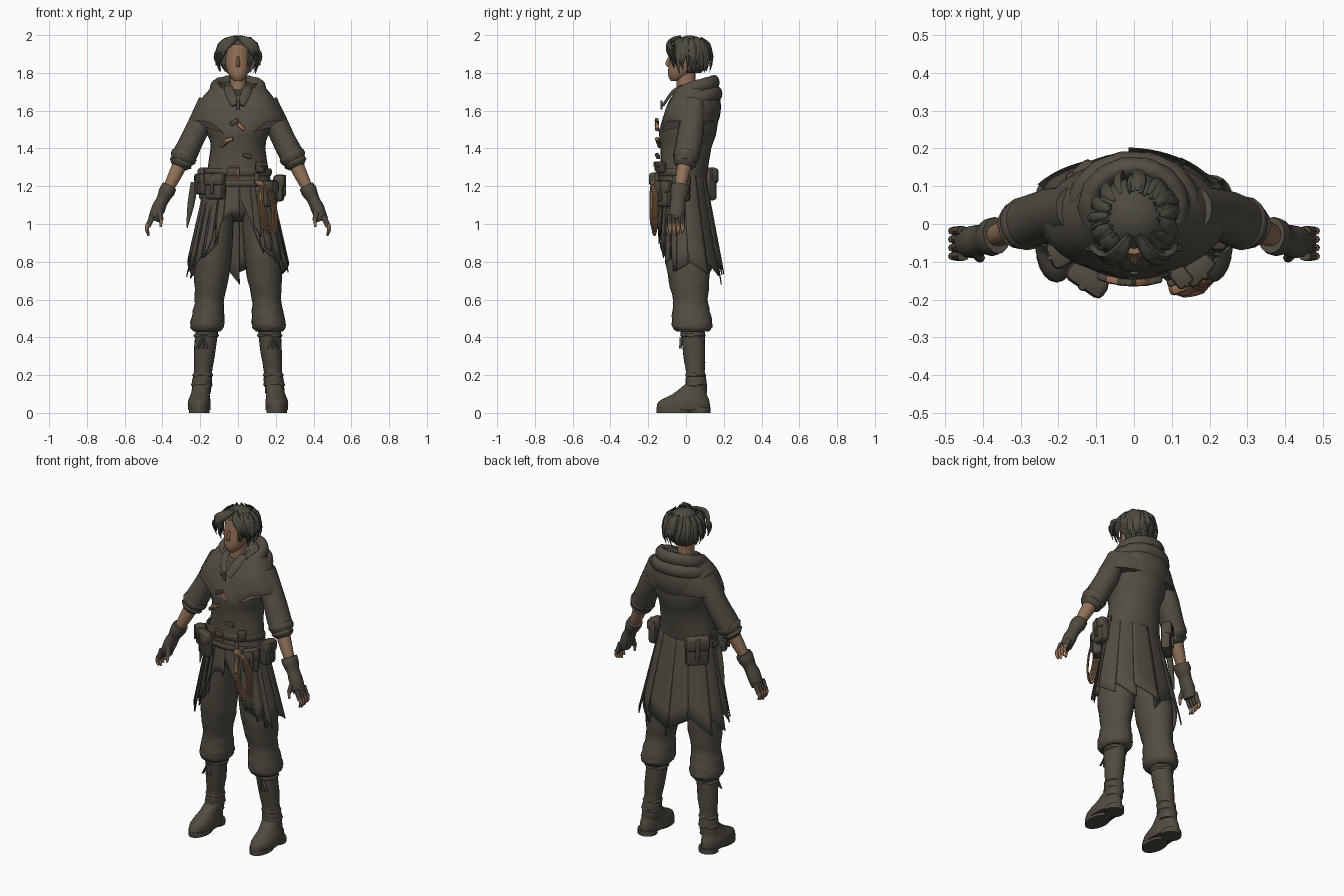
import bpy, bmesh, random
from math import sin, cos, pi, radians, sqrt
from mathutils import Vector, Euler

random.seed(4)
if "Cube" in bpy.data.objects:
    bpy.data.objects.remove(bpy.data.objects["Cube"])

ACROSS, DEPTH, UP = Vector((1, 0, 0)), Vector((0, 1, 0)), Vector((0, 0, 1))
SIDES = {"left": 1, "right": -1}


def material(name, red, green, blue):
    mat = bpy.data.materials.new(name)
    mat.use_nodes = True
    mat.diffuse_color = (red, green, blue, 1)
    bsdf = mat.node_tree.nodes["Principled BSDF"]
    bsdf.inputs["Base Color"].default_value = mat.diffuse_color
    bsdf.inputs["Roughness"].default_value = .9
    return mat


cloth = material("dark olive cloth", .085, .075, .055)
leather = material("dark leather", .08, .07, .05)
hair_dark = material("dark hair", .075, .07, .05)
skin = material("brown skin", .29, .165, .1)
tan = material("tan rope", .3, .16, .085)


def finish(name, bm, mat):
    bmesh.ops.recalc_face_normals(bm, faces=bm.faces)
    mesh = bpy.data.meshes.new(name)
    bm.to_mesh(mesh)
    bm.free()
    obj = bpy.data.objects.new(name, mesh)
    bpy.context.scene.collection.objects.link(obj)
    mesh.materials.append(mat)
    bpy.ops.object.select_all(action='DESELECT')
    obj.select_set(True)
    bpy.context.view_layer.objects.active = obj
    bpy.ops.object.shade_smooth_by_angle(angle=radians(45))
    return obj


def spline(rows, steps, closed):
    """Smooth in-between sections through the given ones."""
    last = len(rows) - 1

    def at(index):
        return rows[index % len(rows)] if closed else rows[min(max(index, 0), last)]

    result = []
    for index in range(last + closed):
        for step in range(steps):
            t = step / steps
            near = [at(index + offset) for offset in (-1, 0, 1, 2)]
            result.append([b + t / 2 * (c - a + t * (2*a - 5*b + 4*c - d + t * (3 * (b - c) + d - a)))
                           for a, b, c, d in zip(*near)])
    return result if closed else result + [rows[last]]


def loft(name, rows, mat, ref=None, sides=16, steps=3, closed=False, wobble=0):
    """Skin of oval sections (x, y, z, rx, ry), level unless a reference axis is given."""
    rows = spline(rows, steps, closed)
    bm, rings, count = bmesh.new(), [], len(rows)
    for i, (x, y, z, rx, ry) in enumerate(rows):
        u, v = ACROSS, DEPTH
        if ref:
            ahead = rows[(i + 1) % count if closed else min(i + 1, count - 1)]
            behind = rows[i - 1 if closed or i else 0]
            tangent = (Vector(ahead[:3]) - Vector(behind[:3])).normalized()
            u = ref.cross(tangent).normalized()
            v = tangent.cross(u)
        ring = []
        for j in range(sides):
            a = 2 * pi * j / sides
            fold = 1 + wobble * (sin(3 * a + 2 * i) + sin(2 * a - 2 * i))
            ring.append(bm.verts.new(Vector((x, y, z)) + fold * (u * cos(a) * rx + v * sin(a) * ry)))
        rings.append(ring)
    for lower, upper in zip(rings, rings[1:] + rings[:1] if closed else rings[1:]):
        for j in range(sides):
            bm.faces.new((lower[j - 1], lower[j], upper[j], upper[j - 1]))
    if not closed:
        bm.faces.new(rings[0])
        bm.faces.new(rings[-1])
    return finish(name, bm, mat)


def loop_path(section, count=14):
    return [section(2 * pi * j / count) for j in range(count)]


def box(name, loc, size, mat, rot=(0, 0, 0), bevel=.01):
    bm = bmesh.new()
    bmesh.ops.create_cube(bm, size=1)
    bmesh.ops.scale(bm, vec=size, verts=bm.verts)
    bmesh.ops.bevel(bm, geom=bm.edges[:], offset=min(bevel, min(size) / 3), segments=2,
                    affect='EDGES', profile=.5)
    obj = finish(name, bm, mat)
    obj.location = loc
    obj.rotation_euler = [radians(angle) for angle in rot]


def ball(name, loc, radii, mat, keep=lambda co: True):
    bm = bmesh.new()
    bmesh.ops.create_uvsphere(bm, u_segments=24, v_segments=16, radius=1)
    bmesh.ops.scale(bm, vec=radii, verts=bm.verts)
    bmesh.ops.translate(bm, vec=loc, verts=bm.verts)
    bmesh.ops.delete(bm, geom=[vert for vert in bm.verts if not keep(vert.co)], context='VERTS')
    finish(name, bm, mat)


# Torso and mantle follow a slightly leaning spine; both dip to a V at the throat
def torso(name, sections, dip):
    obj = loft(name, [(0, (z - 1.4) / 10, z, rx, ry) for z, rx, ry in sections], cloth, sides=28, wobble=.007)
    for vert in obj.data.vertices:
        x, y, z = vert.co
        if z > 1.5:
            vert.co.z -= dip * max(0, -y / .12) * max(0, 1 - abs(x) / .16)


torso("tunic", [(1.2, .18, .12), (1.4, .145, .135), (1.5, .17, .155), (1.6, .18, .14), (1.69, .11, .085)], .03)
torso("mantle", [(1.545, .25, .15), (1.6, .23, .155), (1.68, .18, .14), (1.74, .13, .1)], .11)
for name, grow in (("hood_rim", 0), ("hood_fold", .03)):
    loft(name, loop_path(lambda a: (cos(a) * (.12 + grow), .045 + sin(a) * (.105 + grow / 2),
                                    1.72 - 2 * grow + sin(a) * .03 - .07 * max(0, -sin(a)) ** 3,
                                    .028, .038)),
         cloth, ref=UP, closed=True, wobble=.03)
ball("hood_bag", (0, .1, 1.62), (.15, .085, .14), cloth)

# Neck, head and face
loft("neck", [(0, y, z, .045, .05) for y, z in ((-.005, 1.6), (0, 1.7), (0, 1.83))], skin)
loft("head", [(0, -.06, 1.757, .02, .02), (0, -.035, 1.79, .05, .06), (0, 0, 1.86, .07, .09),
              (0, 0, 1.95, .06, .08)], skin, sides=24)
loft("nose", [(0, -.08, 1.89, .007, .01), (0, -.095, 1.85, .01, .015), (0, -.085, 1.83, .01, .01)], skin, sides=8)
for side, s in SIDES.items():
    loft(side + "_collar", [(s * .055, -.02, 1.73, .02, .006), (s * .045, -.07, 1.7, .025, .006),
                            (s * .015, -.12, 1.63, .02, .006)], cloth, ref=-DEPTH, sides=8)
box("collar_tie", (0, -.13, 1.63), (.02, .01, .05), leather)

# Hair cap, loose locks and fringe
ball("hair_cap", (0, .02, 1.89), (.103, .102, .109), hair_dark,
     lambda co: co.y > 0 and co.z > 1.79 or co.z > 1.925 - co.y / 5)
for _ in range(50):
    heading = radians(random.uniform(-55, 235))
    drop, reach = random.uniform(.05, .11), random.uniform(.1, .118)
    width, curl = random.uniform(.008, .018), random.uniform(-.1, .1)
    rows = []
    for j, (out, down, taper) in enumerate([(.6, -.085, .3), (.88, -.05, 1), (1, 0, 1), (1.03, drop / 2, .7), (.9, drop, .1)]):
        turn = heading + j * curl
        rows.append((cos(turn) * out * reach, .02 + sin(turn) * out * reach,
                     1.9 - down + random.uniform(-.005, .005), width * taper, .006 * taper))
    loft("hair_lock", rows, hair_dark, ref=Vector((cos(heading), sin(heading), 0)), sides=6, steps=2)
for side, s in SIDES.items():
    for i in range(4):
        shift = i / 100
        loft(side + "_fringe_lock", [(s * .01, -.03, 1.985, .015, .01), (s * (.035 + shift), -.085, 1.965, .018, .01),
                                     (s * (.07 + shift), shift - .1, 1.925, .014, .008),
                                     (s * (.085 + shift), shift - .08, 1.87 - shift, .003, .003)],
             hair_dark, ref=-DEPTH, sides=6)
    loft(side + "_flyaway", [(s * .07, -.06, 1.95, .008, .005), (s * .115, -.07, 1.91, .008, .005),
                             (s * .12, -.06, 1.87, .006, .004), (s * .1, -.06, 1.83, .002, .002)],
         hair_dark, ref=-DEPTH, sides=6)


# Arms sweep outward and forward on an eased path, by height
def arm(name, s, sections, mat, flat=1, wobble=.015):
    rows = []
    for z, radius in sections:
        u = (1.65 - z) / .65
        ease = u * u * (3 - 2 * u)
        rows.append((s * (.155 + .295 * ease + .022 * sin(2 * pi * u)), .04 - .09 * ease, z, radius, radius * flat))
    loft(name, rows, mat, ref=DEPTH, wobble=wobble)


for side, s in SIDES.items():
    arm(side + "_sleeve", s, [(1.65, .055), (1.5, .062), (1.35, .064)], cloth, flat=1.1)
    arm(side + "_rolled_cuff", s, [(1.38, .05), (1.365, .07), (1.345, .068), (1.33, .058), (1.32, .062), (1.3, .04)], cloth)
    arm(side + "_forearm", s, [(1.33, .04), (1.25, .035), (1.17, .026)], skin, wobble=0)
    arm(side + "_glove", s, [(1.2, .04), (1.17, .042), (1.13, .033), (1.08, .036), (1.02, .032)], leather, flat=1.2)
    for finger in range(4):
        y = finger / 45 - .085
        loft(side + "_glove_finger", [(s * .452, y, 1.045, .017, .013), (s * .477, y, .985, .013, .012)],
             leather, ref=DEPTH, sides=8)
        loft(side + "_fingertip", [(s * .478, y, 1, .011, .011), (s * .482, y, .97, .01, .01),
                                   (s * .472, y, .937 + abs(finger - 1) / 120, .005, .006)], skin, ref=DEPTH, sides=8)
    loft(side + "_glove_thumb", [(s * .42, -.07, 1.085, .018, .018), (s * .407, -.09, 1.02, .013, .013)],
         leather, ref=DEPTH, sides=8)
    loft(side + "_thumb_tip", [(s * .407, -.09, 1.03, .011, .011), (s * .41, -.095, .985, .006, .006)],
         skin, ref=DEPTH, sides=8)


# Legs slant outward and back towards the ground, by height
def leg(name, s, sections, mat, flat=1.0, wobble=.014):
    loft(name, [(s * (.205 - .09 * z), .065 - .07 * z, z, radius, radius * flat) for z, radius in sections],
         mat, sides=20, wobble=wobble)


ball("trouser_seat", (0, .01, 1.13), (.15, .1, .12), cloth)
for side, s in SIDES.items():
    leg(side + "_trouser_leg", s, [(1.2, .08), (.85, .097), (.7, .09), (.6, .077), (.54, .083), (.48, .09),
                                   (.45, .087), (.43, .07)], cloth, flat=1.2)
    leg(side + "_boot_shaft", s, [(.46, .062), (.3, .055), (.22, .048), (.17, .053), (.1, .05)], leather, flat=1.05)
    for height, radius in ((.41, .067), (.2, .055), (.15, .058)):
        leg(side + "_boot_strap", s, [(height - .01, radius - .006), (height, radius), (height + .01, radius - .006)], leather)
    loft(side + "_boot_foot", [(s * .205, -.015, .015, .06, .14), (s * .205, -.01, .06, .06, .135),
                               (s * .2, .02, .1, .05, .09), (s * .19, .05, .15, .047, .057)], leather, sides=24)
    for part, y, length in (("sole", -.065, .09), ("heel", .075, .055)):
        loft(side + "_boot_" + part, [(s * .205, y, z, .055, length) for z in (0, .03)], leather, sides=20, steps=1)
    for strand in (-1, 0, 1):
        loft(side + "_boot_tie", [(s * .19 + strand / 40, -.03, .34, .007, .006),
                                  (s * .185, -.025, .4, .009, .01)], leather, sides=8)


# Ragged coat skirt of overlapping, pointed panels growing out of the tunic
def skirt_point(angle, z, out):
    flare = (1.28 - z) / .55
    return Vector((cos(angle) * (.166 + .105 * flare + out),
                   .034 * flare - .014 + sin(angle) * (.12 + .052 * flare + out), z))


def coat_panel(start, width, out, slant, lower=0):
    bm, columns, cells = bmesh.new(), [], 6
    for i in range(cells + 1):
        angle = radians(start + width * i / cells)
        hem = .77 + .32 * max(0, -sin(angle)) ** 5 + slant * (i / cells - .5) - lower
        columns.append([bm.verts.new(skirt_point(angle, 1.3 + (hem - 1.3) * j / cells,
                                                 (out + .008) * j / cells - .006)) for j in range(cells + 1)])
    for left, right in zip(columns, columns[1:]):
        for j in range(cells):
            bm.faces.new((left[j], right[j], right[j + 1], left[j + 1]))
    thickness = finish("coat_panel", bm, cloth).modifiers.new("cloth thickness", 'SOLIDIFY')
    thickness.thickness = .006


for i in range(12):
    coat_panel(269 + 30 * i, 34, .01 * (i % 2), random.choice((-1, 1)) * random.uniform(.06, .12))
for i in range(4):
    for start in (202 + 13 * i, 291 + 13 * i):
        coat_panel(start, 9, .018, random.uniform(-.08, .08))
coat_panel(88, 18, -.012, .1, lower=.04)


# Belts round the front, buckle and jacket toggles
def belt(name, z, out, height):
    rows = [(*skirt_point(radians(angle), z, out), .006, height) for angle in range(170, 371, 20)]
    loft(name, rows, leather, ref=UP, sides=8, steps=2)


belt("waist_belt", 1.275, .008, .02)
belt("hip_belt", 1.215, .014, .016)
for sign in (-1, 1):
    box("buckle_rail", (-.025, -.15, 1.275 + sign * .027), (.06, .012, .01), tan)
    box("buckle_post", (-.025 + sign * .027, -.15, 1.275), (.01, .012, .06), tan)
for x, z, turn, mat in ((.015, 1.515, 45, tan), (-.02, 1.54, -35, leather), (-.05, 1.445, -15, tan),
                        (-.075, 1.425, -40, leather), (.05, 1.36, 20, leather)):
    box("toggle", (x, -.155 * sqrt(1 - 25 * x * x), z), (.05, .02, .022), mat, (0, turn, x * 250))


# Pouches with flap and strap, hung around the hips by angle
def pouch(name, angle, z, width, height):
    rot = (0, 0, angle - 270)
    centre = skirt_point(radians(angle), z, .033)
    spin = Euler([radians(a) for a in rot]).to_matrix()
    for part, forward, lift, wide, tall in (("body", 0, 0, 1, 1), ("flap", .008, .27, 1.07, .5), ("strap", .012, .1, .2, .8)):
        box(name + "_" + part, centre + spin @ Vector((0, -forward, lift * height)),
            (wide * width, .055, tall * height), leather, rot, .018)


pouch("right_front_pouch", 236, 1.2, .11, .14)
pouch("right_side_pouch", 205, 1.21, .07, .11)
pouch("left_front_pouch", 318, 1.16, .09, .14)
pouch("left_side_pouch", 355, 1.19, .09, .14)
pouch("small_pouch", 308, 1.3, .045, .06)
pouch("back_pouch", 134, 1.21, .13, .17)

# Sheathed knife on the right hip
loft("knife_sheath", [(-.23, .02, 1.22, .02, .015), (-.25, .02, 1.1, .018, .012), (-.27, .02, .98, .003, .003)],
     leather, ref=DEPTH, sides=8)

# Coiled rope on the left hip
for i in range(4):
    width, drop = .022 + i * .008, .105 + i * .009
    loft("rope_loop", loop_path(lambda a: (.14 + cos(a) * width + (1 - sin(a)) / 60,
                                           i / 200 - .182 + cos(a) * width / 3,
                                           1.205 + (sin(a) - 1) * drop, .0055, .0055)),
         tan, ref=DEPTH, sides=6, steps=2, closed=True)
box("rope_knot", (.115, -.17, 1.215), (.045, .03, .03), tan, (0, 20, 20))
box("rope_hanger", (.1, -.155, 1.24), (.025, .02, .06), leather, (0, 0, 20))
